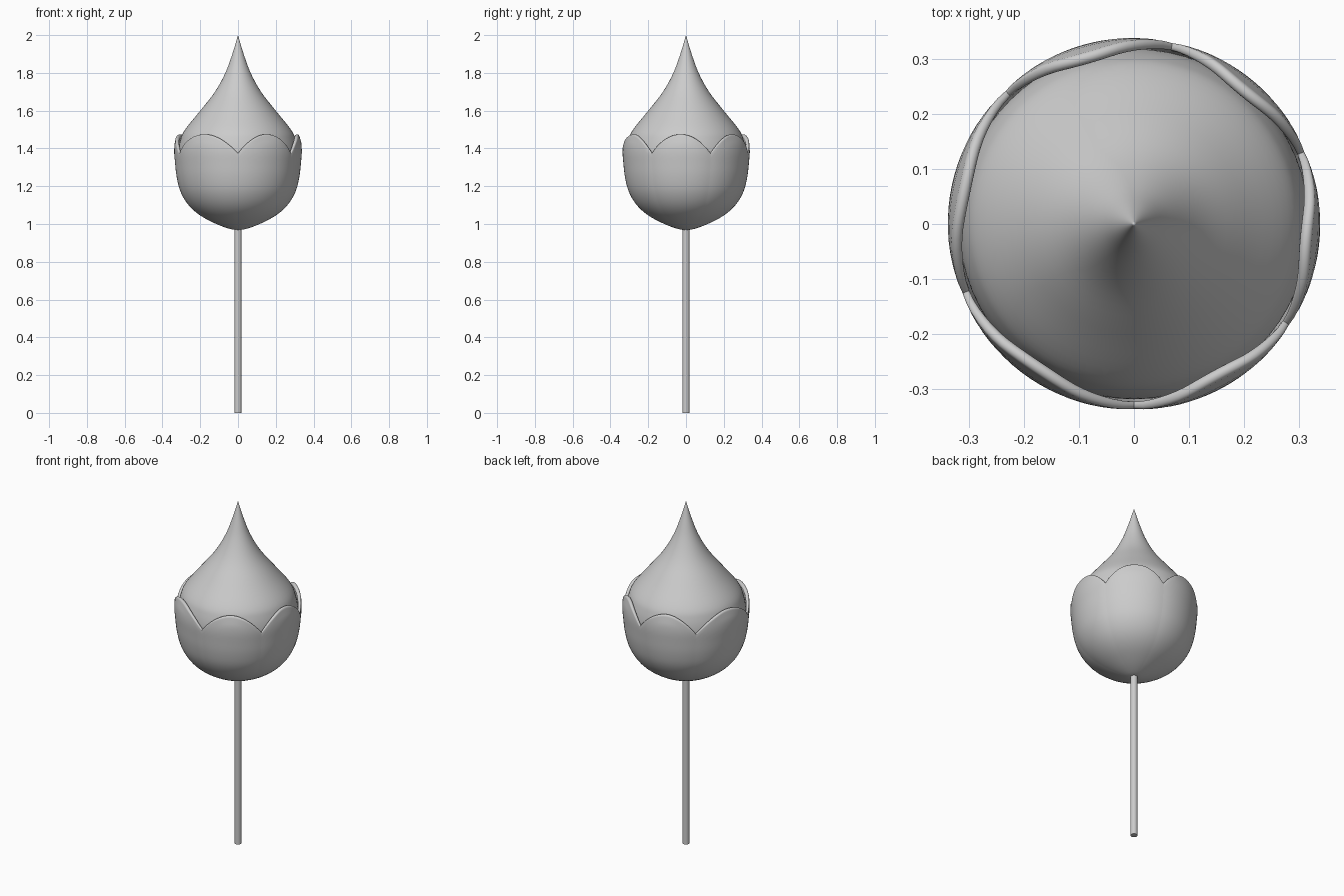
import bpy, bmesh
from math import sin, cos, pi, radians

if "Cube" in bpy.data.objects:
    bpy.data.objects.remove(bpy.data.objects["Cube"])

BASE, R = 0.968, 0.338


def finish(bm, name, angle=50):
    bmesh.ops.remove_doubles(bm, verts=bm.verts, dist=1e-5)
    bmesh.ops.recalc_face_normals(bm, faces=bm.faces)
    mesh = bpy.data.meshes.new(name)
    bm.to_mesh(mesh)
    bm.free()
    ob = bpy.data.objects.new(name, mesh)
    bpy.context.collection.objects.link(ob)
    bpy.ops.object.select_all(action='DESELECT')
    bpy.context.view_layer.objects.active = ob
    ob.select_set(True)
    bpy.ops.object.shade_smooth_by_angle(angle=radians(angle))
    return ob


def loft(columns, name):
    """Skin a surface across columns of points."""
    bm = bmesh.new()
    grid = [[bm.verts.new(p) for p in col] for col in columns]
    for a, b in zip(grid, grid[1:]):
        for i in range(len(a) - 1):
            bm.faces.new((a[i], b[i], b[i + 1], a[i + 1]))
    return finish(bm, name)


def smooth_profile(pts, steps=5):
    """Catmull-Rom curve through (radius, height) points."""
    p = [pts[0]] + pts + [pts[-1]]
    out = []
    for i in range(1, len(p) - 2):
        for s in range(steps):
            t = s / steps
            out.append(tuple(
                0.5 * (2 * b + (c - a) * t + (2 * a - 5 * b + 4 * c - d) * t**2
                       + (3 * b - a - 3 * c + d) * t**3)
                for a, b, c, d in zip(*p[i - 1:i + 3])))
    return out + [pts[-1]]


def revolve(profile, name, n=64):
    angles = [2 * pi * i / n for i in range(n + 1)]
    return loft([[(r * cos(a), r * sin(a), z) for r, z in profile] for a in angles], name)


CUP = smooth_profile([(0, BASE), (0.04, 0.973), (0.115, 1.0), (0.2, 1.045), (0.262, 1.1),
                      (0.304, 1.17), (0.325, 1.25), (0.334, 1.33), (0.338, 1.38),
                      (0.336, 1.42), (0.331, 1.45), (0.318, 1.476)], 8)


def cup_radius(z):
    for (r0, z0), (r1, z1) in zip(CUP, CUP[1:]):
        if z <= z1:
            return r0 + (r1 - r0) * (z - z0) / (z1 - z0)
    return CUP[-1][0]


def petal(a0, a1, name, n=20, rows=28):
    """Lens-shaped wall with an arched, rounded rim."""
    columns = []
    for i in range(n + 1):
        u = 2 * i / n - 1
        a = a0 + (a1 - a0) * i / n
        th = 0.013 + 0.010 * (1 - u * u)
        top = 1.475 - 0.10 * abs(u) ** 2.1 - th / 2
        outer, inner = [], []
        for k in range(rows + 1):
            t = (k / rows) ** 1.6
            z = BASE + t * (top - BASE)
            r = cup_radius(z) * (1 - 0.006 * u ** 4)
            outer.append((r, z))
            inner.append((r * (1 - th / R), z + th * (1 - t)))
        ro, ri = outer[-1][0], inner[-1][0]
        mid, half = (ro + ri) / 2, (ro - ri) / 2
        rim = [(mid + half * cos(pi * k / 8), top + th / 2 * sin(pi * k / 8))
               for k in range(1, 8)]
        columns.append([(r * cos(a), r * sin(a), z)
                        for r, z in outer + rim + inner[::-1]])
    return loft(columns, name)


# Stem
bm = bmesh.new()
bmesh.ops.create_cone(bm, cap_ends=True, segments=32, radius1=0.019, radius2=0.019, depth=1.0)
bmesh.ops.translate(bm, verts=bm.verts, vec=(0, 0, 0.5))
finish(bm, "stem", 30)

# Pointed bud
bud = [(0, 1.0), (0.12, 1.03), (0.22, 1.10), (0.285, 1.2), (0.314, 1.32), (0.317, 1.38),
       (0.305, 1.445), (0.28, 1.50), (0.20, 1.60), (0.122, 1.70), (0.067, 1.80),
       (0.03, 1.90), (0, 2.0)]
revolve(smooth_profile(bud), "bud")

# Ring of six petals
seams = [-90, -33, 23, 78, 134, 202, 270]
for i, (s, e) in enumerate(zip(seams, seams[1:])):
    petal(radians(s), radians(e), f"petal_{i + 1}")
